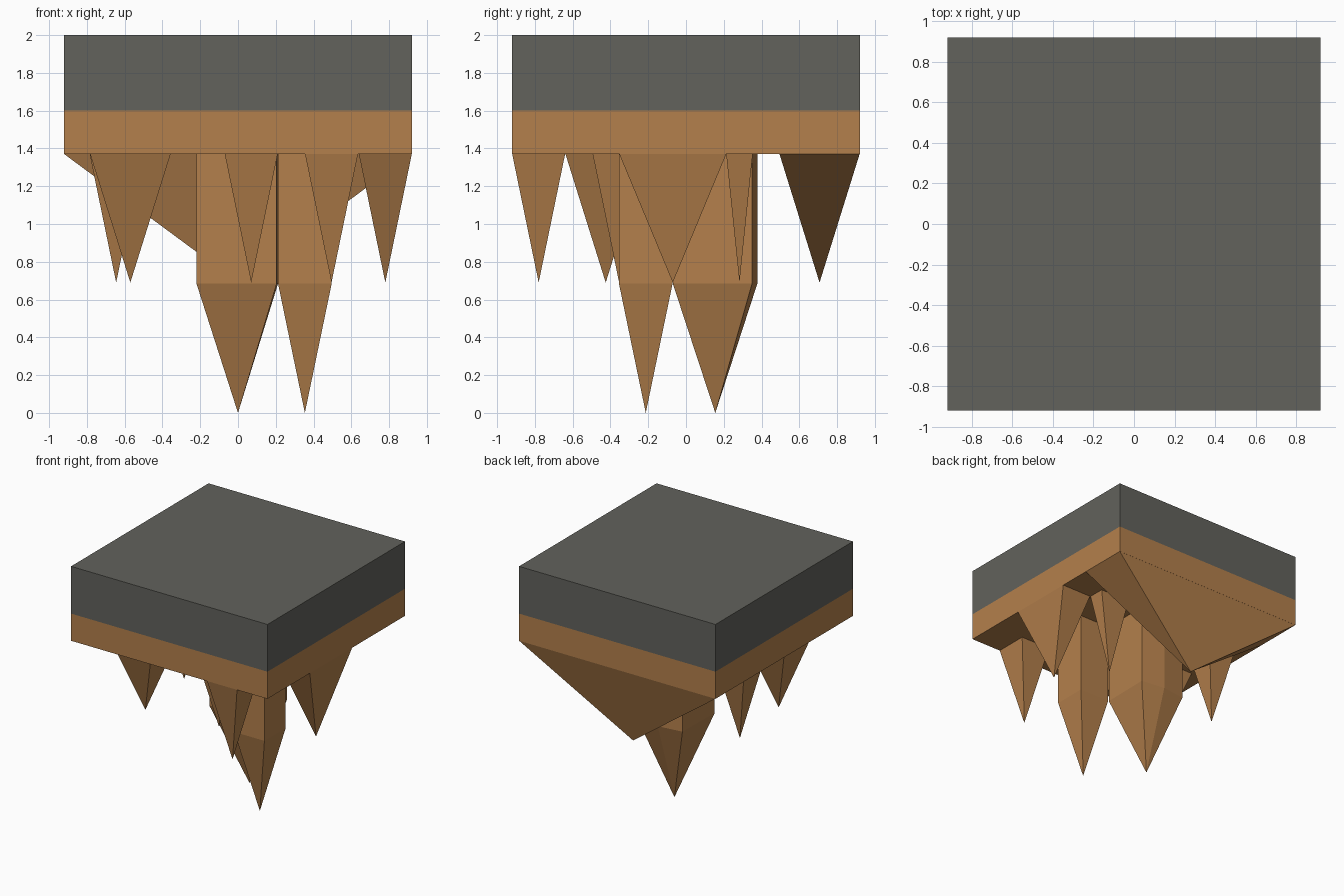
import bpy, bmesh

if "Cube" in bpy.data.objects:
    bpy.data.objects.remove(bpy.data.objects["Cube"])


def material(name, rgb):
    m = bpy.data.materials.new(name)
    m.diffuse_color = (*rgb, 1)
    m.use_nodes = True
    m.node_tree.nodes["Principled BSDF"].inputs["Base Color"].default_value = m.diffuse_color
    return m


STONE = material("grey stone", (0.122, 0.122, 0.107))
EARTH = material("brown earth", (0.456, 0.216, 0.072))
HALF, UNDERSIDE, BAND, TOP, MID = 0.92, 1.37, 1.6, 2.0, 0.69


def rect(x, y, hx, hy):
    return [(x - hx, y - hy), (x + hx, y - hy), (x + hx, y + hy), (x - hx, y + hy)]


def rings(name, outline, levels, mats, tip=None, caps=False):
    """Stack an outline at several heights, optionally closed to a point."""
    bm = bmesh.new()
    loops = [[bm.verts.new((x, y, z)) for x, y in outline] for z in levels]
    n = len(outline)
    for a, b in zip(loops, loops[1:]):
        for i in range(n):
            j = (i + 1) % n
            bm.faces.new((a[i], a[j], b[j], b[i]))
    if caps:
        bm.faces.new(loops[0])
        bm.faces.new(loops[-1])
    elif tip:
        bm.faces.new(loops[0])
        p = bm.verts.new(tip)
        for i in range(n):
            bm.faces.new((loops[-1][i], loops[-1][(i + 1) % n], p))
    bmesh.ops.recalc_face_normals(bm, faces=bm.faces)
    # everything above the earth band is stone
    for f in bm.faces:
        if len(mats) > 1:
            f.material_index = 1 if f.calc_center_median().z > BAND else 0
    me = bpy.data.meshes.new(name)
    bm.to_mesh(me)
    bm.free()
    for m in mats:
        me.materials.append(m)
    ob = bpy.data.objects.new(name, me)
    bpy.context.collection.objects.link(ob)
    return ob


# Slab: earth band below, stone above
rings("ceiling_slab", rect(0, 0, HALF, HALF), [UNDERSIDE, BAND, TOP], [EARTH, STONE], caps=True)

# Short four-sided spikes: centre x, y and half widths
SPIKES = {
    "front_spike": (0.495, -0.78, 0.14, 0.14),
    "right_spike": (0.78, -0.07, 0.14, 0.283),
    "thin_spike": (0.495, 0.283, 0.14, 0.07),
    "middle_spike": (0.07, -0.354, 0.14, 0.14),
    "front_left_spike": (-0.57, -0.425, 0.213, 0.213),
    "left_spike": (-0.645, 0.20, 0.14, 0.14),
    "back_ridge": (0.0, 0.707, HALF, 0.212),
}
for name, (x, y, hx, hy) in SPIKES.items():
    rings(name, rect(x, y, hx, hy), [UNDERSIDE], [EARTH], tip=(x, y, MID))

# Long stalactites: straight shaft ending in a point
rings("long_stalactite", rect(0.354, -0.213, 0.142, 0.142), [UNDERSIDE, 0.685], [EARTH],
      tip=(0.354, -0.213, 0))
wide = [(-0.22, -0.07), (0.205, -0.07), (0.212, 0.35), (0, 0.378), (-0.212, 0.35)]
rings("wide_stalactite", wide, [UNDERSIDE, 0.685], [EARTH], tip=(0, 0.155, 0))
